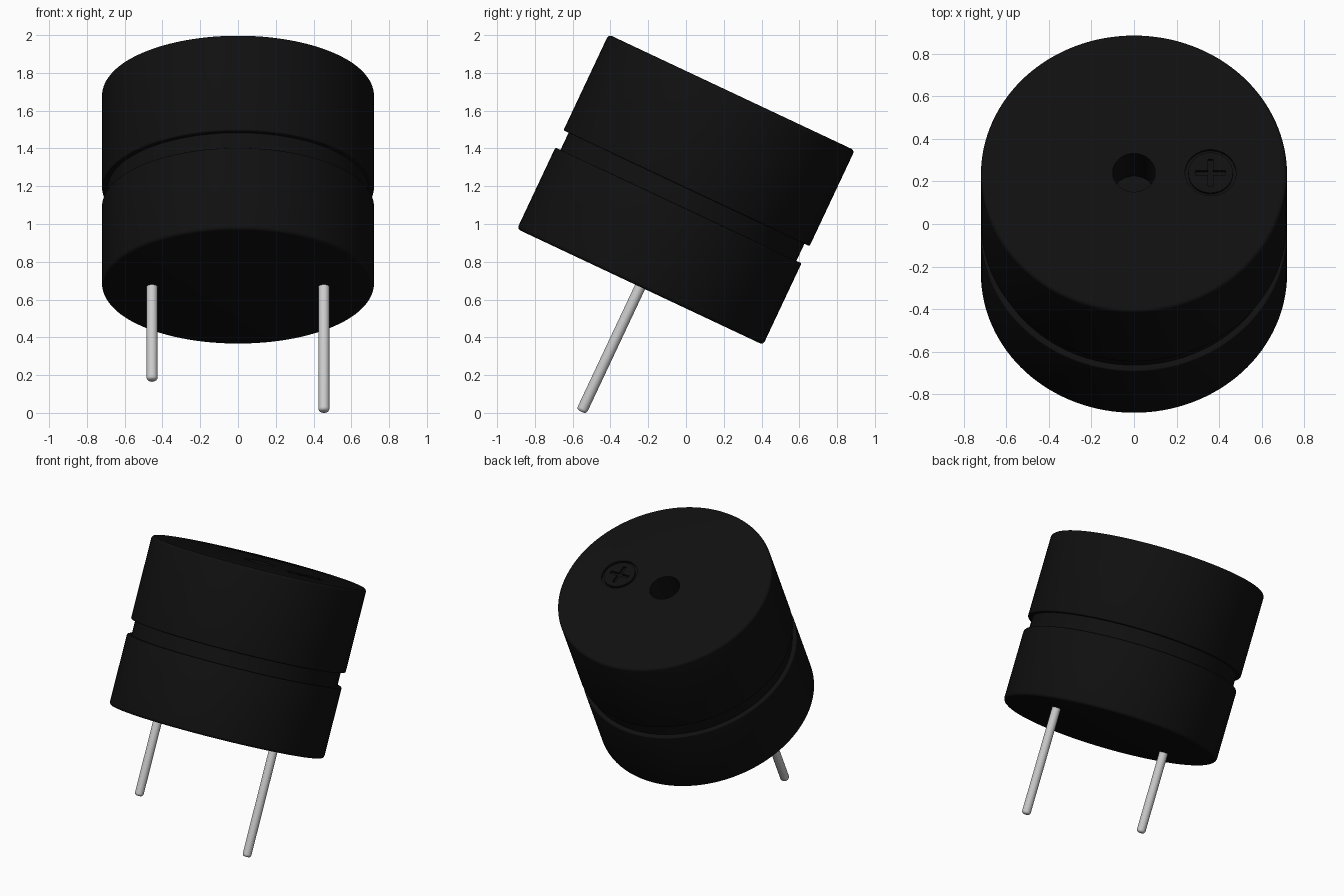
import bpy, bmesh
from math import radians, sin, cos, pi
from mathutils import Matrix, Vector

if "Cube" in bpy.data.objects:
    bpy.data.objects.remove(bpy.data.objects["Cube"])

R, H = 0.72, 1.138               # case radius and height
TILT = Matrix.Translation((0, -0.243, 0.667)) @ Matrix.Rotation(radians(-25.2), 4, 'X')

black = bpy.data.materials.new("black_plastic")
black.diffuse_color = (0.005, 0.005, 0.005, 1)
black.use_nodes = True
black.node_tree.nodes["Principled BSDF"].inputs["Base Color"].default_value = black.diffuse_color


def to_object(name, bm, mat=None):
    bmesh.ops.remove_doubles(bm, verts=bm.verts, dist=1e-5)
    bmesh.ops.recalc_face_normals(bm, faces=bm.faces)
    me = bpy.data.meshes.new(name)
    bm.to_mesh(me)
    bm.free()
    ob = bpy.data.objects.new(name, me)
    bpy.context.collection.objects.link(ob)
    if mat:
        me.materials.append(mat)
    return ob


def lathe(name, profile, steps, centre=(0, 0, 0), closed=False, mat=None):
    bm = bmesh.new()
    c = Vector(centre)
    vs = [bm.verts.new(c + Vector((r, 0, z))) for r, z in profile]
    es = [bm.edges.new(p) for p in zip(vs, vs[1:])]
    if closed:
        es.append(bm.edges.new((vs[-1], vs[0])))
    bmesh.ops.spin(bm, geom=vs + es, cent=c, axis=(0, 0, 1), angle=2 * pi, steps=steps)
    return to_object(name, bm, mat)


def fillet(r, z, rad, start, n=4):
    """Quarter-circle corner points around (r, z), from angle start in degrees."""
    return [(r + rad * cos(radians(start + 90 * i / n)),
             z + rad * sin(radians(start + 90 * i / n))) for i in range(n + 1)]


def smooth(ob):
    bpy.ops.object.select_all(action='DESELECT')
    ob.select_set(True)
    bpy.context.view_layer.objects.active = ob
    bpy.ops.object.shade_smooth_by_angle(angle=radians(30))


# Case: rounded drum with a side groove and a sound hole in the top
f, g = 0.02, 0.008
profile = ([(0, 0)] + fillet(R - f, f, f, -90)
           + fillet(R - g, 0.477 - g, g, 0) + [(R - 0.03, 0.477), (R - 0.03, 0.577)]
           + fillet(R - g, 0.577 + g, g, -90)
           + fillet(R - f, H - f, f, 0)
           + [(0.1, H), (0.1, H - 0.25), (0, H - 0.25)])
case = lathe("buzzer_case", profile, 128, mat=black)

# Engraved polarity mark: ring and plus
mx, depth = 0.36, 0.015
ring = lathe("ring_cutter", [(0.105, H - depth), (0.12, H - depth), (0.12, H + 0.05), (0.105, H + 0.05)],
             48, (mx, 0, 0), closed=True)
bm = bmesh.new()
w, a = 0.011, 0.07
outline = []
for k in range(4):
    for x, y in ((a, -w), (a, w), (w, w)):
        p = Matrix.Rotation(k * pi / 2, 3, 'Z') @ Vector((x, y, H - depth))
        outline.append(bm.verts.new(p + Vector((mx, 0, 0))))
face = bm.faces.new(outline)
ext = bmesh.ops.extrude_face_region(bm, geom=[face], use_keep_orig=True)
bmesh.ops.translate(bm, vec=(0, 0, 0.06),
                    verts=[v for v in ext['geom'] if isinstance(v, bmesh.types.BMVert)])
plus = to_object("plus_cutter", bm)

bpy.context.view_layer.objects.active = case
for cutter in (ring, plus):
    cutter.hide_render = True
    mod = case.modifiers.new("engrave", 'BOOLEAN')
    mod.operation = 'DIFFERENCE'
    mod.solver = 'EXACT'
    mod.object = cutter
    bpy.ops.object.modifier_apply(modifier=mod.name)
    bpy.data.objects.remove(cutter, do_unlink=True)

# Pins: one long, one short, with rounded tips
parts = [case]
pr, tip = 0.029, 0.018
for name, x, length in (("long_pin", 0.455, 0.73), ("short_pin", -0.455, 0.548)):
    prof = [(0, -length)] + fillet(pr - tip, tip - length, tip, -90) + [(pr, 0.05), (0, 0.05)]
    parts.append(lathe(name, prof, 32, (x, 0, 0)))

# Tilt the whole buzzer
for ob in parts:
    ob.data.transform(TILT)
    smooth(ob)
